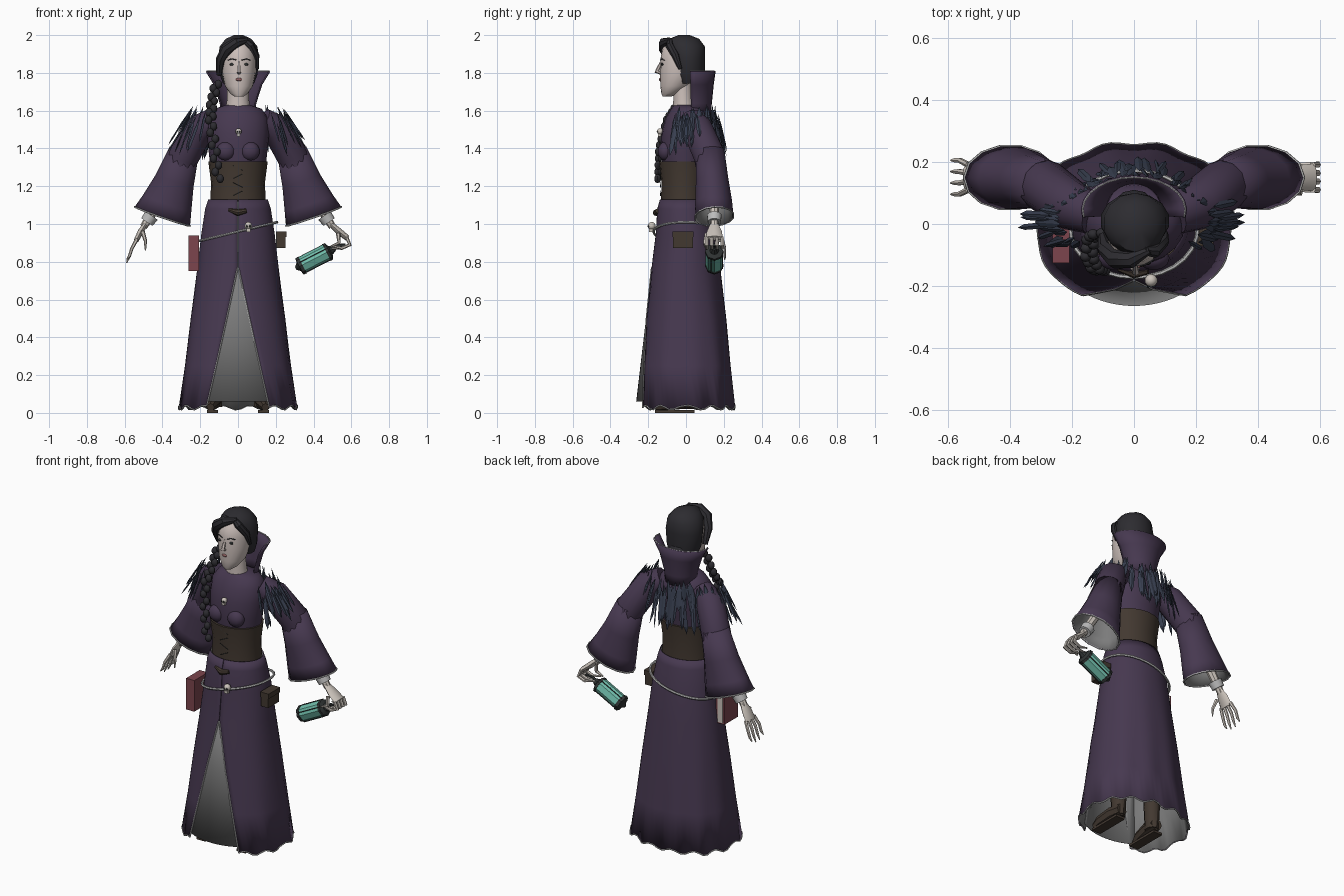
import bpy, bmesh, random
from math import sin, cos, pi, asin, radians
from mathutils import Vector as V

if "Cube" in bpy.data.objects:
    bpy.data.objects.remove(bpy.data.objects["Cube"])
random.seed(4)

def mat(name, r, g, b):
    m = bpy.data.materials.new(name)
    m.diffuse_color = (r, g, b, 1)
    m.use_nodes = True
    m.node_tree.nodes["Principled BSDF"].inputs["Base Color"].default_value = m.diffuse_color
    return m

PURPLE, LINING = mat("purple", .062, .04, .08), mat("lining", .2, .2, .2)
BROWN, HAIR = mat("leather", .055, .04, .03), mat("hair", .026, .025, .03)
SKIN, BONE = mat("skin", .6, .52, .49), mat("bone", .6, .55, .5)
SILVER, FEATHER = mat("silver", .5, .5, .5), mat("feather", .04, .05, .08)
RED, GLASS = mat("red_cover", .2, .06, .075), mat("glass", .16, .5, .4)
DARK, LIP = mat("dark_metal", .03, .035, .035), mat("lips", .3, .13, .13)

def finish(name, bm, m, angle=40, thick=0, inner=None):
    bmesh.ops.recalc_face_normals(bm, faces=bm.faces)
    me = bpy.data.meshes.new(name)
    bm.to_mesh(me)
    bm.free()
    ob = bpy.data.objects.new(name, me)
    bpy.context.collection.objects.link(ob)
    me.materials.append(m)
    if thick:
        s = ob.modifiers.new("thickness", 'SOLIDIFY')
        s.thickness = thick
        s.offset = -1
        if inner:
            me.materials.append(inner)
            s.material_offset = 1
    bpy.ops.object.select_all(action='DESELECT')
    bpy.context.view_layer.objects.active = ob
    ob.select_set(True)
    if angle:
        bpy.ops.object.shade_smooth_by_angle(angle=radians(angle))
    return ob

def loft(name, rings, m, closed=True, cap=True, **kw):
    bm = bmesh.new()
    rows = [[bm.verts.new(p) for p in r] for r in rings]
    n = len(rows[0])
    for a, b in zip(rows, rows[1:]):
        for i in range(n if closed else n - 1):
            j = (i + 1) % n
            bm.faces.new((a[i], a[j], b[j], b[i]))
    if cap and closed:
        bm.faces.new(rows[0])
        bm.faces.new(rows[-1])
    return finish(name, bm, m, **kw)

def arc(z, rx, ry, cy=0, a0=0, a1=2 * pi, n=16, cx=0, ripple=0, sq=1):
    """Horizontal arc; angle 0 faces the front; sq < 1 squares it off."""
    full = abs(a1 - a0 - 2 * pi) < 1e-6
    pts = []
    for i in range(n):
        t = a0 + (a1 - a0) * i / (n if full else n - 1)
        k = 1 + ripple * cos(11 * t) * (1 - cos(t)) / 2
        y = abs(cos(t)) ** sq * (1 if cos(t) > 0 else -1)
        pts.append((cx + rx * k * sin(t), cy - ry * k * y, z))
    return pts

def stack(name, rows, m, n=16, cx=0, **kw):
    return loft(name, [arc(z, rx, ry, cy, n=n, cx=cx) for z, rx, ry, cy in rows], m, **kw)

def tube(name, pts, radii, m, n=8, ref=(0, 1, 0), **kw):
    """Sweep; radius may be (across, along ref)."""
    pts, rings = [V(p) for p in pts], []
    for i, p in enumerate(pts):
        t = (pts[min(i + 1, len(pts) - 1)] - pts[max(i - 1, 0)]).normalized()
        u = t.cross(V(ref)).normalized()
        v = u.cross(t)
        r = radii[i] if isinstance(radii, (list, tuple)) else radii
        a, b = r if isinstance(r, tuple) else (r, r)
        rings.append([p + u * a * cos(2 * pi * k / n) + v * b * sin(2 * pi * k / n) for k in range(n)])
    return loft(name, rings, m, **kw)

def box(name, c, s, m):
    bm = bmesh.new()
    bmesh.ops.create_cube(bm, size=1)
    bmesh.ops.scale(bm, vec=s, verts=bm.verts)
    bmesh.ops.translate(bm, vec=c, verts=bm.verts)
    return finish(name, bm, m, angle=0)

def ball(name, c, s, m, seg=10):
    bm = bmesh.new()
    bmesh.ops.create_uvsphere(bm, u_segments=seg, v_segments=max(4, seg // 2 + 1), radius=1)
    bmesh.ops.scale(bm, vec=s, verts=bm.verts)
    bmesh.ops.translate(bm, vec=c, verts=bm.verts)
    return finish(name, bm, m)

# robe skirt with front slit, silver hem and grey underskirt
rings = []
for z, rx, ry, cy in [(1.13, .158, .128, -.01), (1.08, .174, .142, -.01), (.95, .194, .16, 0), (.77, .215, .182, 0),
                      (.5, .25, .215, 0), (.25, .28, .238, 0), (.03, .312, .26, 0)]:
    a = asin(max(.002, .165 * (.77 - z) / .74) / rx)
    rings.append(arc(z, rx, ry, cy, a, 2 * pi - a, 56, ripple=.025 * max(0, (1 - z)) ** 1.5,
                     sq=1 - .22 * min(1, 1.13 - z)))
rings[-1] = [(x, y, .028 + .012 * sin(i * 1.3)) for i, (x, y, z) in enumerate(rings[-1])]
loft("robe_skirt", rings, PURPLE, closed=False, thick=.006, inner=LINING)
tube("skirt_hem", rings[-1], .004, SILVER, n=5, ref=(0, 0, 1))
for e in (0, -1):
    tube("slit_trim", [r[e] for r in rings[3:]], .004, SILVER, n=5)
loft("underskirt", [arc(z, rx, ry, 0, -.64, .64, 14) for z, rx, ry in
     [(.85, .19, .165), (.5, .24, .212), (.06, .3, .264)]], LINING, closed=False, thick=.003)

# bodice and corset
stack("bodice", [(1.29, .145, .115, -.01), (1.38, .155, .125, -.01), (1.48, .165, .13, 0), (1.56, .16, .12, .01),
                 (1.61, .125, .09, .01), (1.63, .065, .06, -.005)], PURPLE, n=20)
stack("corset", [(1.12, .146, .122, -.01), (1.22, .143, .12, -.01), (1.33, .157, .132, -.01)], BROWN, n=20)
for i in range(4):
    z = 1.15 + i * .045
    s = (-1) ** i
    tube("corset_lace", [(-.025 * s, -.135, z), (.025 * s, -.136, z + .025)], .002, DARK, n=5)
tube("belt_bow", [(-.05, -.145, 1.075), (0, -.158, 1.06), (.045, -.15, 1.07)], [.008, .018, .012], BROWN, ref=(0, 0, 1))

# neck, head and face
stack("neck", [(1.6, .068, .06, -.01), (1.66, .058, .052, -.015), (1.76, .056, .05, -.02)], SKIN)
stack("head", [(1.675, .024, .024, -.1), (1.69, .046, .045, -.085), (1.73, .074, .076, -.06), (1.8, .089, .1, -.037),
               (1.87, .092, .108, -.028), (1.93, .085, .105, -.02), (1.97, .055, .07, -.01)], SKIN, n=20, cx=.005)
tube("nose", [(.005, -.13, 1.86), (.005, -.146, 1.825), (.005, -.155, 1.808), (.005, -.13, 1.797)],
     [.006, .01, .013, .008], SKIN, n=6, ref=(1, 0, 0))
for s in (-1, 1):
    ball("eye", (.005 + s * .037, -.125, 1.845), (.014, .008, .007), DARK, 8)
    tube("brow", [(.005 + s * .015, -.135, 1.868), (.005 + s * .04, -.128, 1.875), (.005 + s * .06, -.114, 1.867)],
         .003, HAIR, n=5, ref=(0, 0, 1))
ball("lips", (.005, -.137, 1.765), (.018, .006, .008), LIP, 8)

# hair cap, swept fringe and braid
stack("hair_cap", [(1.745, .085, .075, .02), (1.79, .102, .088, .012), (1.88, .112, .09, .01), (1.94, .102, .1, 0),
                   (1.98, .07, .08, -.01), (2.0, .025, .03, -.01)], HAIR, n=14, cx=.003)
tube("fringe_left", [(.05, -.085, 1.975), (-.01, -.115, 1.96), (-.06, -.112, 1.925), (-.092, -.08, 1.87), (-.1, -.04, 1.79)],
     [.012, .028, .032, .026, .015], HAIR)
tube("fringe_right", [(.03, -.085, 1.975), (.065, -.088, 1.945), (.094, -.055, 1.89), (.1, -.03, 1.82)],
     [.014, .022, .02, .01], HAIR)
ball("hair_bun", (0, .07, 1.77), (.06, .04, .05), HAIR)
path = [V(p) for p in [(-.115, -.03, 1.74), (-.14, -.045, 1.64), (-.145, -.105, 1.55), (-.125, -.145, 1.4), (-.105, -.15, 1.24)]]
for i in range(19):
    f = i / 18 * 3.999
    p = path[int(f)].lerp(path[int(f) + 1], f % 1)
    ball("braid_strand", p + V((.011 * (-1) ** i, 0, 0)), (.02, .019, .024), HAIR, 8)

# standing collar
e = 1.35
loft("collar", [arc(z, rx, ry, .045, e, 2 * pi - e, 15) for z, rx, ry in
     [(1.58, .085, .08), (1.64, .09, .085), (1.74, .122, .095), (1.81, .165, .105)]], PURPLE, closed=False, thick=.007)
tube("collar_trim", arc(1.81, .165, .105, .045, e, 2 * pi - e, 15), .003, SILVER, n=5, ref=(0, 0, 1))

for s in (-1, 1):
    # sleeves with flared cuffs
    tube("upper_sleeve", [(s * .13, .03, 1.55), (s * .205, .06, 1.505), (s * .29, .125, 1.36), (s * .305, .13, 1.31)],
         [.065, .082, .085, .08], PURPLE, n=12)
    c, d = V((s * .4, .15, 1.04)), V((s * .11, .02, -.32)).normalized()
    tube("bell_sleeve", [(s * .285, .127, 1.385), (s * .335, .138, 1.23), (s * .375, .146, 1.11), c],
         [(.08, .078), (.105, .088), (.135, .1), (.155, .103)], PURPLE, n=14, cap=False, thick=.006, inner=LINING)
    u = d.cross(V((0, 1, 0))).normalized()
    w = u.cross(d)
    tube("cuff_trim", [c + u * .155 * cos(k * pi / 7) + w * .103 * sin(k * pi / 7) for k in range(15)],
         .005, SILVER, n=5, ref=d)
    # bare forearm and bracelet
    tube("forearm", [(s * .33, .14, 1.25), (s * .44, .15, 1.08), (s * .5, .15, .985)], [.028, .025, .02], BONE)
    tube("bracelet", [(s * .458, .15, 1.045), (s * .482, .15, 1.01)], [.04, .036], SILVER, n=10)
    # bust, boots
    ball("bust", (s * .064, -.11, 1.385), (.052, .04, .05), PURPLE, 12)
    tube("boot_foot", [(s * .145, -.165, .03), (s * .14, -.12, .045), (s * .13, -.03, .06), (s * .125, .045, .055)],
         [.02, .035, .04, .035], BROWN, ref=(0, 0, 1))
    box("boot_sole", (s * .135, -.06, .007), (.06, .21, .014), BROWN)
    stack("boot_shaft", [(.03, .037, .042, .01), (.2, .045, .05, .01), (.42, .06, .06, .01)], BROWN, n=10, cx=s * .12)

# open hand on one side, gripping hand on the other
tube("open_palm", [(-.49, .15, 1.0), (-.515, .15, .96), (-.54, .15, .91)], [(.013, .022), (.016, .04), (.013, .045)], BONE)
tube("grip_palm", [(.49, .15, 1.0), (.535, .15, .96), (.58, .15, .925)], [(.013, .022), (.018, .04), (.015, .045)], BONE)
for k in range(4):
    y, o = .11 + k * .027, .012 * abs(k - 1.5)
    yt = .15 + (y - .15) * 1.35
    tube("open_finger", [(-.535, y, .92), (-.562, yt, .87), (-.575, yt, .83), (-.59, yt, .785 + o * 1.5)],
         [.01, .009, .008, .003], BONE, n=6)
    tube("grip_finger", [(.575, y, .93), (.592, y, .89), (.55, y, .872), (.5, y, .865 + o)],
         [.01, .011, .009, .005], BONE, n=6)
tube("open_thumb", [(-.505, .11, .96), (-.49, .095, .91), (-.49, .09, .86)], [.012, .009, .003], BONE, n=6)
tube("grip_thumb", [(.53, .11, .95), (.535, .1, .9), (.49, .1, .88)], [.012, .01, .005], BONE, n=6)

# lantern hanging at a slant
A, B = V((.325, .15, .775)), V((.49, .15, .86))
L = lambda t: A.lerp(B, t)
tube("lantern_glass", [L(.08), L(.9)], .046, GLASS, n=8)
tube("lantern_base", [L(-.12), L(-.02), L(0), L(.1)], [.008, .025, .048, .05], DARK, n=8)
tube("lantern_cap", [L(.87), L(.95), L(1.0), L(1.15)], [.05, .048, .025, .012], DARK, n=8)
tube("lantern_handle", [L(1.1), (.52, .15, .885), (.57, .15, .89)], .008, DARK, n=6)
d = (B - A).normalized()
u = d.cross(V((0, 1, 0)))
for k in range(4):
    off = (u * cos(k * pi / 2 + .4) + V((0, 1, 0)) * sin(k * pi / 2 + .4)) * .048
    tube("lantern_bar", [L(.05) + off, L(.92) + off], .003, DARK, n=5)

# slanted chain belt with skull, book and pouch
belt = [(x, y, .96 + .24 * x) for x, y, z in arc(0, .207, .172, 0, n=28, sq=.9)]
tube("chain_belt", belt + belt[:1], .007, SILVER, n=6, ref=(0, 0, 1))
for name, c, r in [("belt_skull", V((.055, -.182, .99)), .021), ("necklace_skull", V((.003, -.137, 1.49)), .017)]:
    ball(name, c, (r, r, r), BONE)
    box(name + "_jaw", c + V((0, -.2 * r, -1.1 * r)), (r, r, .8 * r), BONE)
    for s in (-1, 1):
        ball(name + "_socket", c + V((s * .4 * r, -.8 * r, -.1 * r)), (.3 * r,) * 3, DARK, 6)
ball("belt_bead", (-.25, -.08, .885), (.014, .014, .02), BONE, 8)
box("book_cover", (-.235, -.06, .845), (.055, .13, .19), RED)
box("book_pages", (-.235, -.057, .845), (.035, .132, .175), BONE)
box("pouch", (.226, -.015, .915), (.05, .105, .085), BROWN)
box("pouch_flap", (.228, -.015, .945), (.056, .112, .03), BROWN)

# feather mantle over shoulders and back
bm = bmesh.new()
for layer in range(2):
    for i in range(46):
        t = radians(58 + 244 * i / 45) + random.uniform(-.06, .06)
        k = 1 + .12 * layer
        side = abs(sin(t)) ** 3
        p = V(((.17 + .07 * side) * k * sin(t), .02 - .135 * k * cos(t),
               1.615 - .05 * layer + random.uniform(-.03, .02)))
        d = V(((.15 + .4 * side) * sin(t) + random.uniform(-.15, .15), -.15 * cos(t) + random.uniform(-.12, .12), -1)).normalized()
        w = d.cross(V((sin(t), -cos(t), 0))).normalized() * random.uniform(.008, .015)
        n = w.cross(d).normalized() * .004
        l = random.uniform(.12, .2) + .04 * (1 - side)
        a, b = p + d * l * .3, p + d * l * .8
        ring = [bm.verts.new(q) for q in (p, a + w, b + w * .9, p + d * l, b - w * .9, a - w)]
        for sgn in (1, -1):
            m1, m2 = bm.verts.new(a + n * sgn), bm.verts.new(b + n * sgn)
            for f in ((ring[0], ring[1], m1), (ring[1], ring[2], m2, m1), (ring[2], ring[3], m2),
                      (ring[3], ring[4], m2), (ring[4], ring[5], m1, m2), (ring[5], ring[0], m1)):
                bm.faces.new(f)
finish("feather_mantle", bm, FEATHER, angle=0)
